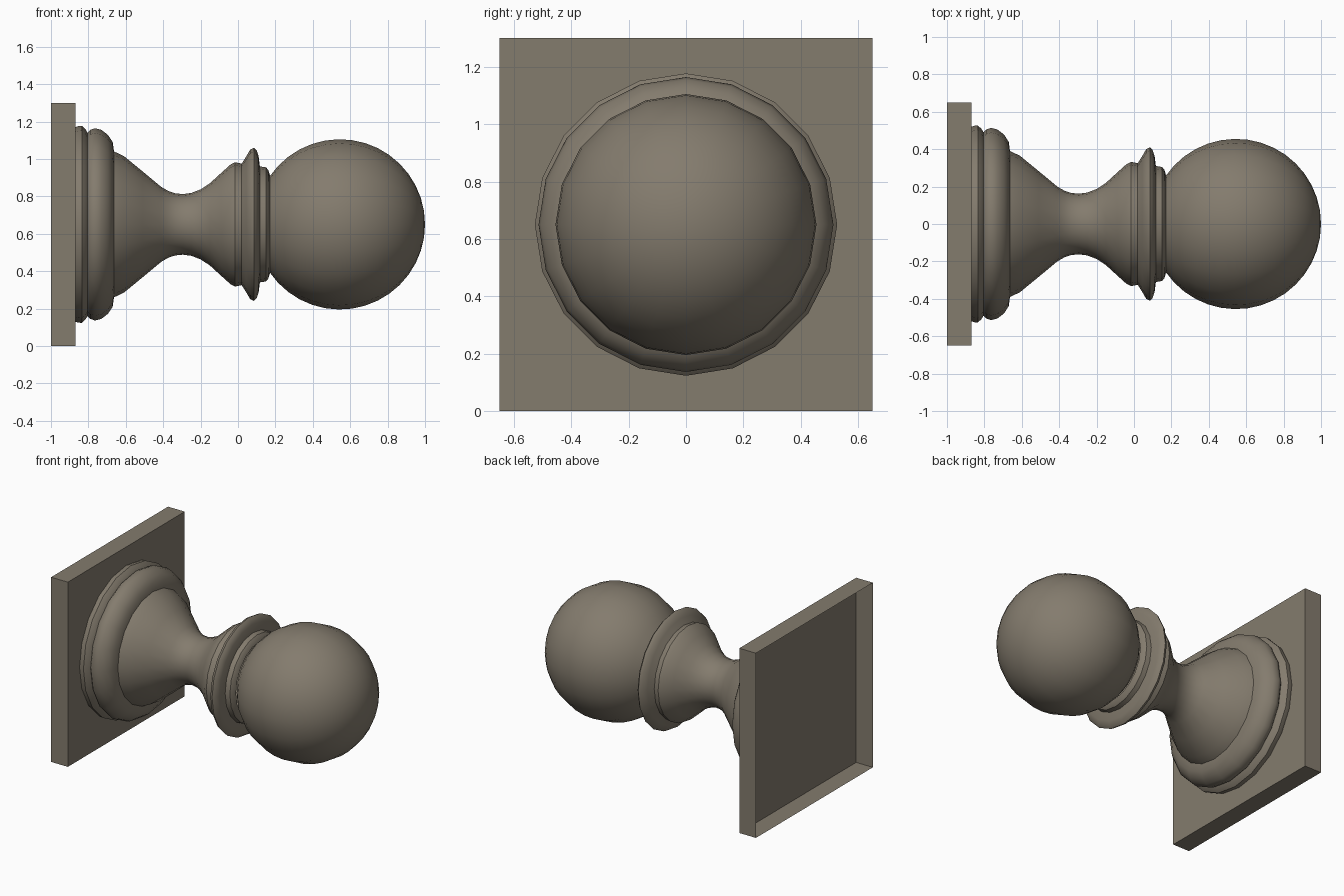
import bpy
import math

if "Cube" in bpy.data.objects:
    bpy.data.objects.remove(bpy.data.objects["Cube"])

SEGMENTS = 20
AXIS_Z = 0.65

stone = bpy.data.materials.new("taupe_stone")
stone.diffuse_color = (0.23, 0.20, 0.155, 1.0)
stone.use_nodes = True
stone.node_tree.nodes["Principled BSDF"].inputs["Base Color"].default_value = stone.diffuse_color


def make_object(name, verts, faces, smooth=True):
    mesh = bpy.data.meshes.new(name)
    mesh.from_pydata(verts, [], faces)
    mesh.materials.append(stone)
    if smooth:
        mesh.shade_smooth()
        mesh.set_sharp_from_angle(angle=math.radians(35))
    obj = bpy.data.objects.new(name, mesh)
    bpy.context.collection.objects.link(obj)
    return obj


def lathe(name, profile, tip=None):
    """Turn (x, radius) points about the horizontal axis; tip closes the end."""
    verts, faces, n = [], [], SEGMENTS
    for x, r in profile:
        for j in range(n):
            a = 2 * math.pi * j / n
            verts.append((x, r * math.cos(a), AXIS_Z + r * math.sin(a)))
    for i in range(len(profile) - 1):
        for j in range(n):
            k = (j + 1) % n
            faces.append((i * n + j, i * n + k, (i + 1) * n + k, (i + 1) * n + j))
    if tip is not None:
        verts.append((tip, 0, AXIS_Z))
        last = (len(profile) - 1) * n
        for j in range(n):
            faces.append((last + j, last + (j + 1) % n, len(verts) - 1))
    return make_object(name, verts, faces)


# Square mounting plate, a shell open at the back
h, x0, x1 = 0.65, -1.0, -0.87
corners = [(-h, 0), (h, 0), (h, 2 * h), (-h, 2 * h)]
plate_verts = [(x, y, z) for x in (x0, x1) for y, z in corners]
plate_faces = [(4, 5, 6, 7)] + [(i, (i + 1) % 4, (i + 1) % 4 + 4, i + 4) for i in range(4)]
make_object("mounting_plate", plate_verts, plate_faces, smooth=False)

# Stepped base moulding: thin fillet, then rounded bead
lathe("base_fillet", [(-0.87, 0.52), (-0.855, 0.525), (-0.835, 0.527),
                      (-0.815, 0.508), (-0.805, 0.49)])
lathe("base_bead", [(-0.805, 0.49), (-0.79, 0.505), (-0.765, 0.514), (-0.73, 0.505),
                    (-0.695, 0.478), (-0.67, 0.44), (-0.663, 0.39)])

# Waisted neck
lathe("neck", [(-0.663, 0.39), (-0.61, 0.365), (-0.51, 0.283), (-0.41, 0.2),
               (-0.37, 0.177), (-0.335, 0.166), (-0.295, 0.162), (-0.25, 0.168),
               (-0.2, 0.187), (-0.15, 0.22), (-0.09, 0.275), (-0.04, 0.32),
               (-0.015, 0.332), (0.02, 0.325)])

# Collar ring and small step below the ball
lathe("collar_ring", [(0.02, 0.325), (0.045, 0.365), (0.065, 0.4), (0.085, 0.41),
                      (0.1, 0.395), (0.11, 0.365), (0.117, 0.31)])
lathe("collar_step", [(0.117, 0.31), (0.15, 0.305), (0.162, 0.29), (0.17, 0.265)])

# Ball finial
R, cx, rings = 0.455, 0.545, 16
start = math.acos((0.17 - cx) / R)
ball = []
for i in range(rings):
    t = start * (1 - i / rings)
    ball.append((cx + R * math.cos(t), R * math.sin(t)))
lathe("ball", ball, tip=cx + R)
